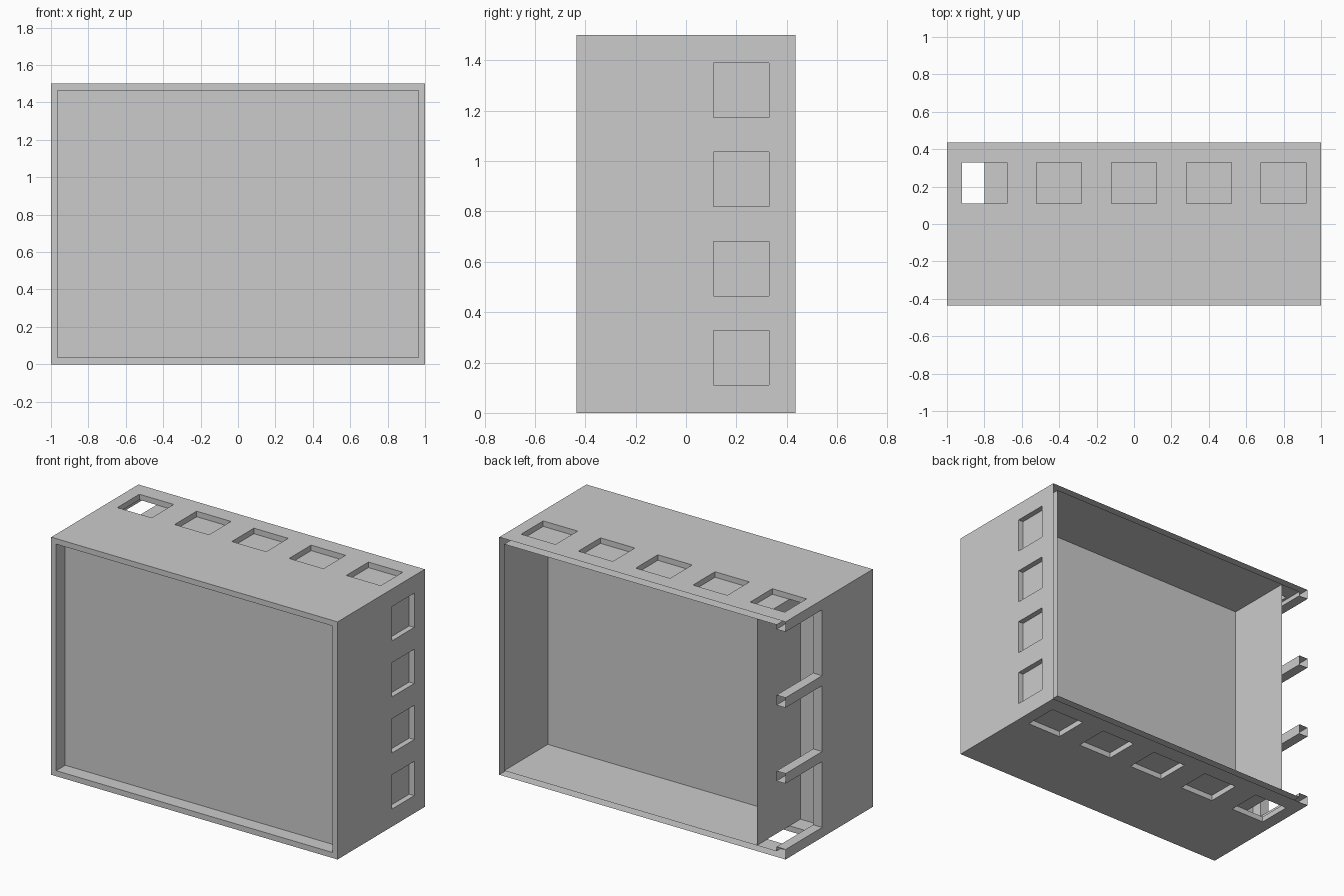
import bpy, bmesh

if "Cube" in bpy.data.objects:
    bpy.data.objects.remove(bpy.data.objects["Cube"])

W, D, H = 1.0, 0.435, 1.5      # half width, half depth, height
T = 0.035                      # gap between outer and inner skin
BAR = 0.063                    # rail size on the left side
DIV = -0.8                     # divider position


def sheet(name, axis, pos, rect, holes=(), depth=0.0, flip=False):
    """Flat sheet across an axis, with rectangular holes and reveals running to pos + depth.
    Reveals are left off where a hole meets the sheet's edge."""
    u0, u1, v0, v1 = rect

    def P(u, v, d):
        return {'x': (d, u, v), 'y': (u, d, v), 'z': (u, v, d)}[axis]

    us = sorted({u0, u1, *[h[i] for h in holes for i in (0, 1)]})
    vs = sorted({v0, v1, *[h[i] for h in holes for i in (2, 3)]})
    bm = bmesh.new()

    def quad(pts):
        bm.faces.new([bm.verts.new(p) for p in (pts[::-1] if flip else pts)])

    for a, b in zip(us, us[1:]):
        for c, d in zip(vs, vs[1:]):
            mu, mv = (a + b) / 2, (c + d) / 2
            if any(h[0] < mu < h[1] and h[2] < mv < h[3] for h in holes):
                continue
            quad([P(a, c, pos), P(b, c, pos), P(b, d, pos), P(a, d, pos)])
    if depth:
        for a, b, c, d in holes:
            ring = [(a, c), (b, c), (b, d), (a, d)]
            for (p, q), (r, s) in zip(ring, ring[1:] + ring[:1]):
                if (p == r and p in (u0, u1)) or (q == s and q in (v0, v1)):
                    continue
                quad([P(p, q, pos), P(r, s, pos),
                      P(r, s, pos + depth), P(p, q, pos + depth)])
    bmesh.ops.remove_doubles(bm, verts=bm.verts, dist=1e-5)
    me = bpy.data.meshes.new(name)
    bm.to_mesh(me)
    bm.free()
    ob = bpy.data.objects.new(name, me)
    bpy.context.collection.objects.link(ob)
    return ob


# Opening layouts
top_holes = [(x - 0.12, x + 0.12, 0.11, 0.33) for x in (-0.8, -0.4, 0, 0.4, 0.8)]
side_holes = [(0.11, 0.33, z - 0.108, z + 0.108) for z in (0.219, 0.573, 0.927, 1.281)]
slot = (H - 4 * BAR) / 3
slots = [(0.07, D, BAR + i * (slot + BAR), BAR + i * (slot + BAR) + slot) for i in range(3)]
through = [(-0.92, DIV, 0.11, 0.33)]

# Outer skin
sheet("top_skin", 'z', H, (-W, W, -D, D), top_holes, -T)
sheet("bottom_skin", 'z', 0, (-W, W, -D, D), top_holes, T, True)
sheet("right_skin", 'x', W, (-D, D, 0, H), side_holes, -T)
sheet("left_skin", 'x', -W, (-D, D, 0, H), slots, BAR, True)

# Front rim with recessed panel
opening = (-W + T, W - T, T, H - T)
sheet("front_rim", 'y', -D, (-W, W, 0, H), [opening], 0.09)
sheet("front_panel", 'y', -D + 0.09, opening)

# Rear compartment, open at the back
sheet("middle_wall", 'y', 0, (-W, W, 0, H), flip=True)
for name, z, f in (("inner_ceiling", H - T, True), ("inner_floor", T, False)):
    sheet(name, 'z', z, (-W + BAR, W - T, 0, D), through, flip=f)
sheet("inner_right_wall", 'x', W - T, (0, D, T, H - T), flip=True)
sheet("divider", 'x', DIV, (0, D, T, H - T))

# Inner faces of the left rails
sheet("left_rail_lining", 'x', -W + BAR, (0, D, T, H - T), slots)
